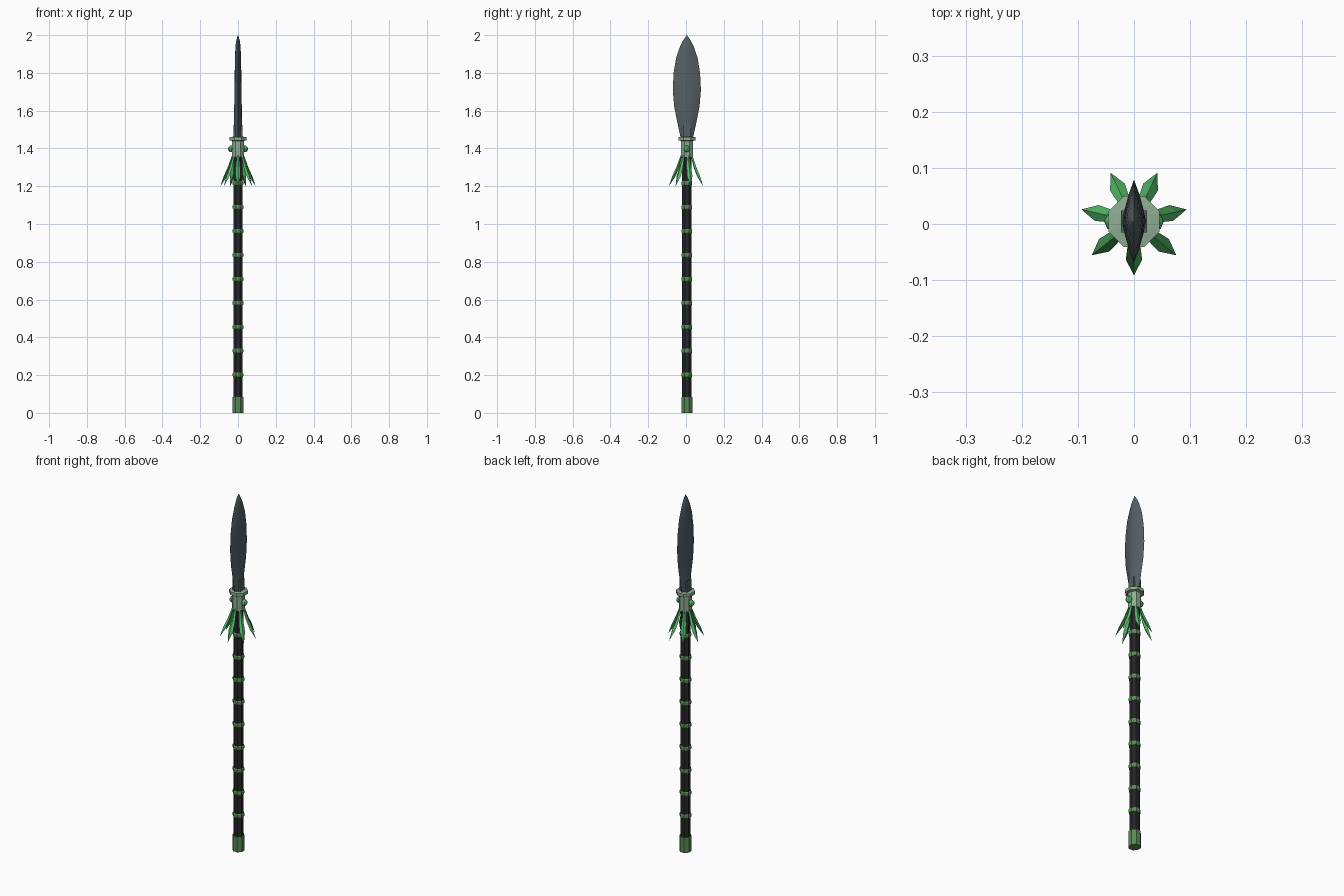
import bpy, math

if "Cube" in bpy.data.objects:
    bpy.data.objects.remove(bpy.data.objects["Cube"])

CY = 0.0045   # shaft axis: seven leaves make the outline slightly lopsided in y


def mat(name, rgb):
    m = bpy.data.materials.new(name)
    m.diffuse_color = (*rgb, 1)
    m.use_nodes = True
    m.node_tree.nodes["Principled BSDF"].inputs["Base Color"].default_value = m.diffuse_color
    return m


BLACK = mat("black_wood", (0.02, 0.02, 0.022))
GREEN = mat("green_wrap", (0.10, 0.26, 0.09))
PALE = mat("pale_green", (0.27, 0.42, 0.29))
LEAF = mat("leaf_green", (0.09, 0.50, 0.14))
STEEL = mat("dark_steel", (0.09, 0.115, 0.125))


def loft(name, rings, material, smooth=False):
    """Skin a list of equal-length rings, capping both ends."""
    n = len(rings[0])
    verts = [p for r in rings for p in r]
    faces = [[i * n + j, i * n + (j + 1) % n, (i + 1) * n + (j + 1) % n, (i + 1) * n + j]
             for i in range(len(rings) - 1) for j in range(n)]
    faces += [list(range(n))[::-1], [len(verts) - n + j for j in range(n)]]
    me = bpy.data.meshes.new(name)
    me.from_pydata(verts, [], faces)
    me.materials.append(material)
    ob = bpy.data.objects.new(name, me)
    bpy.context.collection.objects.link(ob)
    ob.location.y = CY
    if smooth:
        bpy.ops.object.select_all(action='DESELECT')
        ob.select_set(True)
        bpy.context.view_layer.objects.active = ob
        bpy.ops.object.shade_smooth_by_angle(angle=math.radians(40))
    return ob


def turned(name, profile, material, sides=8):
    """Octagonal turned part from (radius, z) pairs."""
    a = [2 * math.pi * (k + 0.5) / sides for k in range(sides)]
    return loft(name, [[(r * math.cos(t), r * math.sin(t), z) for t in a]
                       for r, z in profile], material)


# Shaft, butt cap and wrapped bands
turned("shaft", [(0.027, 0.02), (0.027, 1.42)], BLACK)
turned("butt_cap", [(0.032, 0), (0.032, 0.085)], GREEN)
for i in range(9):
    z = 0.202 + 0.1268 * i
    turned(f"band_{i + 1}", [(0.028, z - 0.011), (0.0305, z - 0.007),
                             (0.0305, z + 0.007), (0.028, z + 0.011)], GREEN)

# Socket collar with top flange
turned("collar", [(0.034, 1.355), (0.034, 1.44), (0.049, 1.443),
                  (0.049, 1.46), (0.03, 1.462)], PALE)

# Round gems on both sides of the collar
for side, label in ((1, "right"), (-1, "left")):
    bpy.ops.mesh.primitive_uv_sphere_add(segments=8, ring_count=6, radius=0.018,
                                         location=(side * 0.035, CY, 1.398))
    gem = bpy.context.object
    gem.name = f"gem_{label}"
    gem.data.materials.append(LEAF)

# Seven hanging leaves with diamond cross-section
for i in range(7):
    rings = []
    for r, z, w, t in ((0.026, 1.37, 0.006, 0.004), (0.048, 1.30, 0.012, 0.008),
                       (0.068, 1.255, 0.0145, 0.009), (0.0955, 1.2, 0.0004, 0.0004)):
        rings.append([(r + t, 0, z), (r, w, z), (r - t, 0, z), (r, -w, z)][::-1])
    rings[-1] = [(0.0955, p[1], p[2]) for p in rings[-1]]
    leaf = loft(f"leaf_{i + 1}", rings, LEAF)
    leaf.rotation_euler.z = -math.pi / 2 + 2 * math.pi * i / 7

# Blade: broad in y, thin in x, lens-shaped section
section = [(1, 0), (0.85, 0.32), (0.5, 0.65), (0, 1), (-0.5, 0.65), (-0.85, 0.32),
           (-1, 0), (-0.85, -0.32), (-0.5, -0.65), (0, -1), (0.5, -0.65), (0.85, -0.32)]
outline = [(1.445, 0.030, 0.023), (1.53, 0.049, 0.0215), (1.62, 0.067, 0.020),
           (1.71, 0.0745, 0.019), (1.80, 0.070, 0.0175), (1.88, 0.057, 0.016),
           (1.94, 0.036, 0.0135), (1.97, 0.021, 0.010), (2.0, 0.0005, 0.0005)]
loft("blade", [[(x * t, y * w, z) for x, y in section] for z, w, t in outline],
     STEEL, smooth=True)

# Short tang plate seen at the blade root
loft("blade_root", [[(x * 0.0235, y * 0.02, z) for x, y in
                     ((1, -1), (1, 1), (-1, 1), (-1, -1))] for z in (1.45, 1.525)], STEEL)
